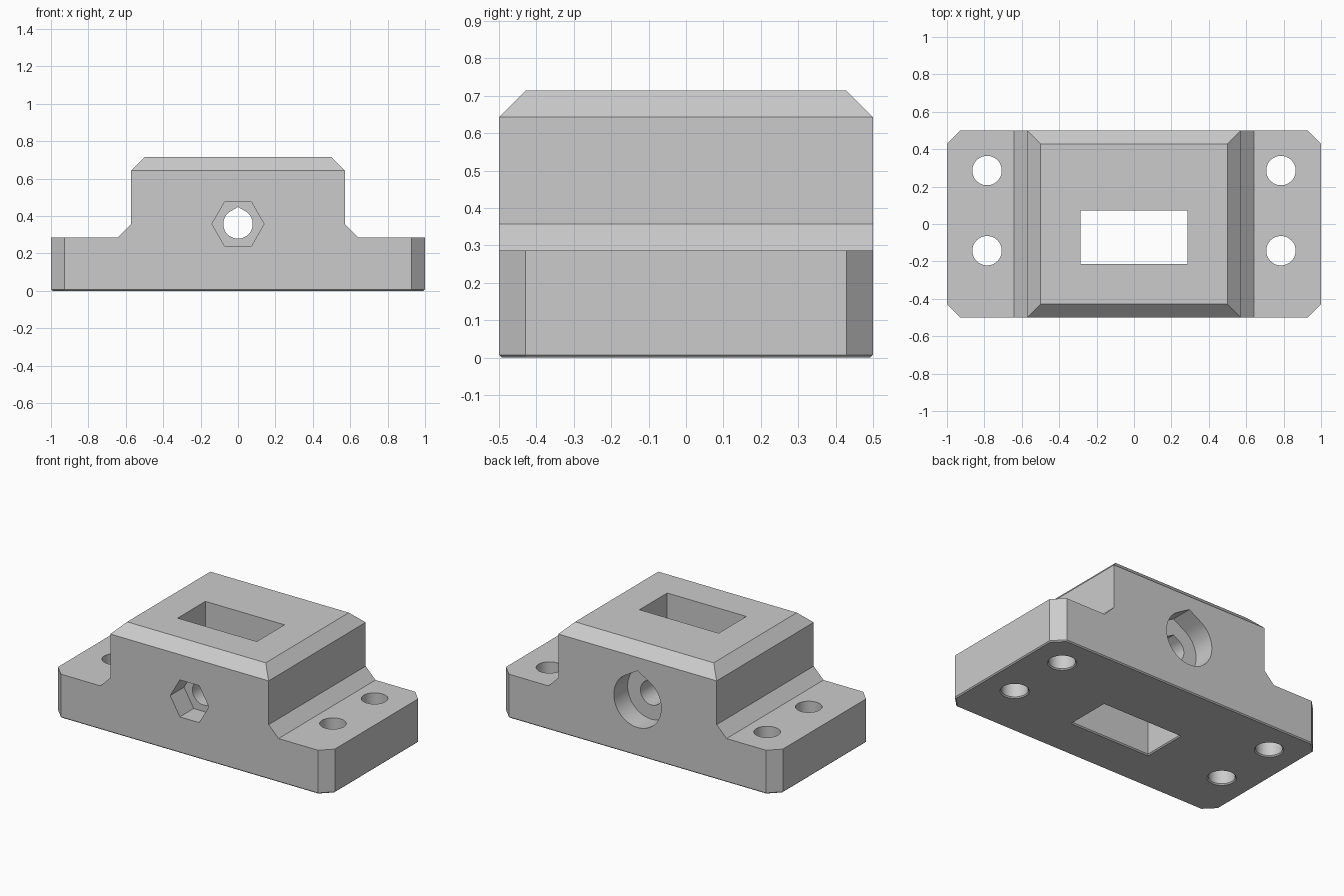
import bpy, bmesh
from math import radians, cos, sin, sqrt

cube = bpy.data.objects.get("Cube")
if cube:
    bpy.data.objects.remove(cube, do_unlink=True)

U = 1 / 14            # design module: all main sizes are multiples of it
EDGE = 0.1 * U        # fine chamfer around the underside
AXIS_Z = 5 * U        # height of the cross bolt

grey = bpy.data.materials.new("light grey")
grey.use_nodes = True
grey.diffuse_color = (0.6, 0.6, 0.6, 1)
grey.node_tree.nodes["Principled BSDF"].inputs["Base Color"].default_value = (0.6, 0.6, 0.6, 1)


def loft(name, rings):
    """Closed solid through a list of matching rings of 3D points."""
    bm = bmesh.new()
    loops = [[bm.verts.new(p) for p in ring] for ring in rings]
    n = len(loops[0])
    for a, b in zip(loops, loops[1:]):
        for i in range(n):
            j = (i + 1) % n
            bm.faces.new((a[i], a[j], b[j], b[i]))
    bm.faces.new(loops[0])
    bm.faces.new(loops[-1])
    bmesh.ops.recalc_face_normals(bm, faces=bm.faces)
    mesh = bpy.data.meshes.new(name)
    bm.to_mesh(mesh)
    bm.free()
    obj = bpy.data.objects.new(name, mesh)
    bpy.context.collection.objects.link(obj)
    mesh.materials.append(grey)
    return obj


def combine(target, tool, operation):
    """Apply a boolean and remove the tool."""
    mod = target.modifiers.new(operation, 'BOOLEAN')
    mod.operation, mod.solver, mod.object = operation, 'EXACT', tool
    bpy.context.view_layer.objects.active = target
    bpy.ops.object.modifier_apply(modifier=mod.name)
    bpy.data.objects.remove(tool, do_unlink=True)


def at_z(points, z):
    return [(x, y, z) for x, y in points]


def at_y(points, y):
    return [(x, y, AXIS_Z + z) for x, z in points]


def polygon(r, sides, cx=0, cy=0):
    steps = [radians(360 * i / sides) for i in range(sides)]
    return [(cx + r * cos(a), cy + r * sin(a)) for a in steps]


def roofed_circle(r):
    """Circle whose top is a shallow pointed roof."""
    arc = [radians(120 + 300 * i / 40) for i in range(41)]
    return [(r * cos(a), r * sin(a)) for a in arc] + [(0, r / cos(radians(30)))]


def plan(inset):
    """Base outline with cut corners."""
    x, y = 14 * U - inset, 7 * U - inset
    c = U - inset * (2 - sqrt(2))
    return [(x, c - y), (x, y - c), (x - c, y), (c - x, y),
            (-x, y - c), (-x, c - y), (c - x, -y), (x - c, -y)]


def rect(grow):
    x, y0, y1 = 4 * U + grow, -3 * U - grow, U + grow
    return [(-x, y0), (x, y0), (x, y1), (-x, y1)]


# Body: stepped front profile with sloped shoulders and top chamfers
half = [(15, -1), (15, 4), (9, 4), (8, 5), (8, 9), (7, 10)]
outline = [(x * U, z * U) for x, z in half]
outline += [(-x, z) for x, z in reversed(outline)]
body = loft("mounting_block", [[(x, y, z) for x, z in outline] for y in (-8 * U, 8 * U)])

# Trim to the plan with its fine lower chamfer, then chamfer top front and back
combine(body, loft("plan_trim", [at_z(plan(EDGE), 0), at_z(plan(0), EDGE),
                                 at_z(plan(0), 11 * U)]), 'INTERSECT')
side = [(-8, -1), (8, -1), (8, 8), (5, 11), (-5, 11), (-8, 8)]
combine(body, loft("side_trim", [[(x, y * U, z * U) for y, z in side]
                                 for x in (-1.1, 1.1)]), 'INTERSECT')

# Rectangular slot through the middle
combine(body, loft("slot_cutter", [at_z(rect(2 * EDGE), -EDGE), at_z(rect(0), EDGE),
                                   at_z(rect(0), 11 * U)]), 'DIFFERENCE')

# Four mounting holes
for x in (-11, 11):
    for y in (-2, 4):
        rings = [at_z(polygon(1.1 * U + g, 48, x * U, y * U), z)
                 for g, z in ((2 * EDGE, -EDGE), (0, EDGE), (0, 5 * U))]
        combine(body, loft("hole_cutter", rings), 'DIFFERENCE')

# Cross bolt: through bore, hexagonal nut pocket in front, round head pocket behind
for shape, y0, y1 in ((roofed_circle(1.1 * U), -8, 8),
                      (polygon(1.95 * U, 6), -8, -5),
                      (roofed_circle(2.4 * U), 5, 8)):
    combine(body, loft("bolt_cutter", [at_y(shape, y0 * U), at_y(shape, y1 * U)]), 'DIFFERENCE')

# Smooth bores, crisp edges
bpy.ops.object.select_all(action='DESELECT')
body.select_set(True)
bpy.context.view_layer.objects.active = body
bpy.ops.object.shade_smooth_by_angle(angle=radians(25))
